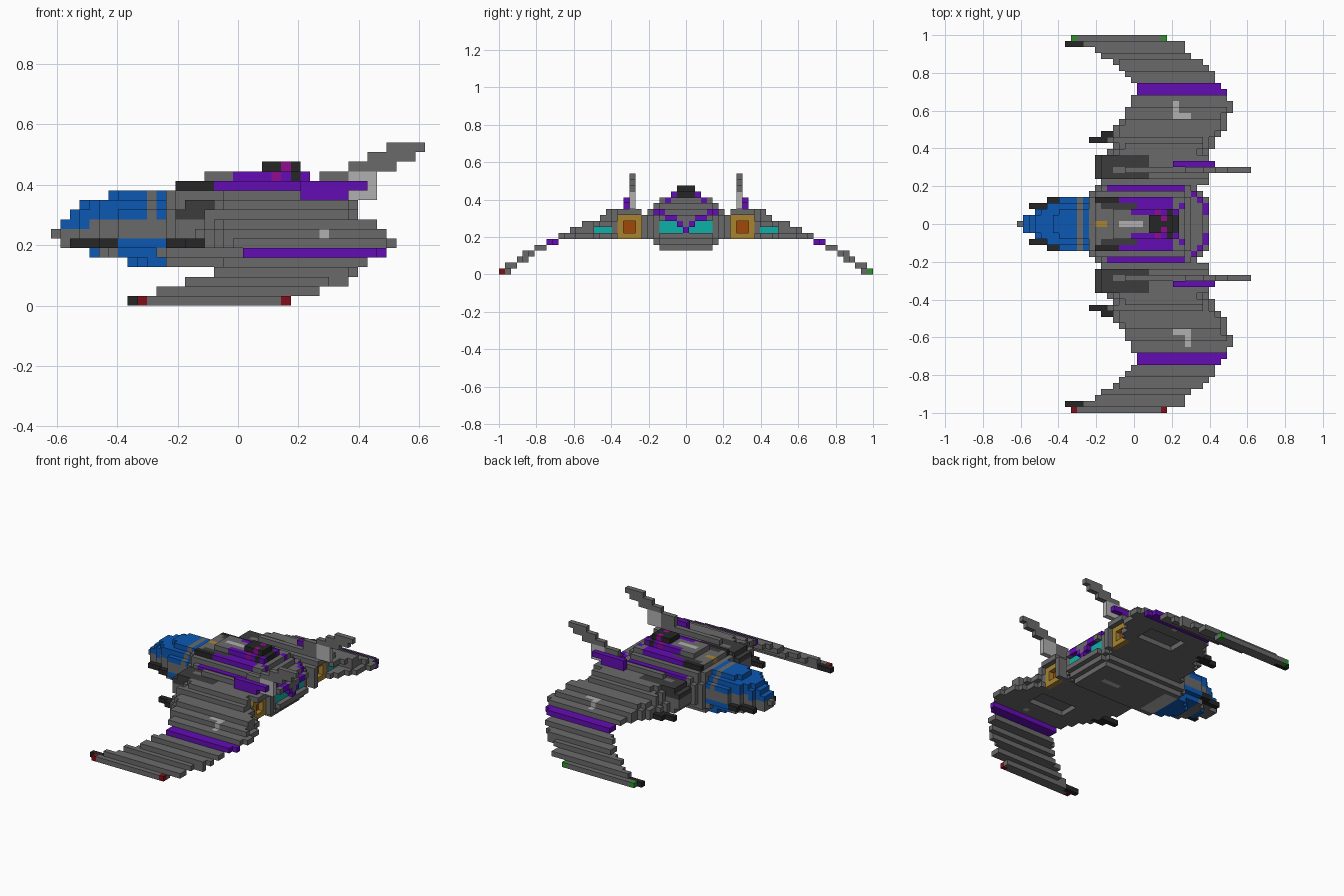
import bpy

if "Cube" in bpy.data.objects:
    bpy.data.objects.remove(bpy.data.objects["Cube"])

U = 2 / 63          # edge of one cube; cells are (i, j, k) along x, y, z
cells = {}          # cell -> part name


def srgb(h):
    c = [int(h[n:n + 2], 16) / 255 for n in (0, 2, 4)]
    return [x / 12.92 if x < .04 else ((x + .055) / 1.055) ** 2.4 for x in c] + [1]


COLOURS = {"grey": srgb("6a6a6a"), "dark": srgb("3c3c3c"), "black": srgb("262626"),
           "light": srgb("b0b0b0"), "purple": srgb("640cb4"), "blue": srgb("0c58b4"),
           "cyan": srgb("0cb0a8"), "gold": srgb("a88430"), "orange": srgb("a04808"),
           "magenta": srgb("900c90"), "red": srgb("801018"), "green": srgb("309030")}


def fill(part, i, j, k, both=True, only_paint=False):
    """Fill inclusive ranges (part None carves); mirrored over y = 0 unless told otherwise."""
    for s in ((1, -1) if both else (1,)):
        for a in range(i[0], i[1] + 1):
            for b in range(j[0], j[1] + 1):
                for c in range(k[0], k[1] + 1):
                    if part is None:
                        cells.pop((a, s * b, c), None)
                    elif not only_paint or (a, s * b, c) in cells:
                        cells[a, s * b, c] = part


def paint_back(part, j, k):
    """Recolour the rearmost central cells of the given rows."""
    for b in range(-j[1], j[1] + 1):
        for c in range(k[0], k[1] + 1):
            row = [a for (a, y, z) in cells if y == b and z == c]
            if abs(b) >= j[0] and row:
                cells[max(row), b, c] = part


# Drooping outer wings: (j, first i, last i, k)
for j, a, b, k in [(31, -10, 5, 0), (30, -11, 5, 0), (30, -8, 8, 1), (29, -6, 8, 1),
                   (28, -5, 9, 2), (27, -3, 11, 2), (26, -2, 12, 3), (27, -2, 11, 3),
                   (25, -1, 13, 4), (24, 0, 13, 4), (23, 1, 14, 5), (22, 1, 15, 5)]:
    fill("wing_stripe.purple" if k == 5 else "wings.grey", (a, b), (j, j), (k, k))
fill("wing_tips.black", (-11, -9), (30, 30), (0, 0))
for s, name in ((1, "left_light.green"), (-1, "right_light.red")):
    for i in (-10, 5):
        fill(name, (i, i), (31 * s, 31 * s), (0, 0), both=False)

# Thick inner wings: (j, first i, last i, top k), stepped in as they rise
for j, a, b, top in [(21, 0, 15, 6), (20, 0, 16, 6), (19, -1, 16, 7), (18, -1, 15, 7),
                     (17, -2, 15, 8), (16, -3, 15, 8), (15, -3, 14, 8), (14, -4, 13, 9),
                     (13, -3, 13, 10), (12, -4, 12, 10)]:
    for k in range(6, top + 1):
        fill("wings.grey", (a + (k - 6) // 2, b - (k - 5) // 2), (j, j), (k, k))
for s, i in ((1, 7), (-1, 9)):
    for j in (18, 19, 20):
        r = (7, 9) if j == 18 else (i, i)
        fill("wing_marks.light", r, (s * j, s * j), (7 if j < 20 else 6,) * 2, both=False)
fill(None, (3, 10), (14, 17), (6, 6))                     # underside recess
fill("wing_guns.black", (-7, -4), (14, 14), (6, 6))
fill("wing_guns.black", (-5, -3), (15, 15), (6, 6))

# Engines with dark intakes and recessed glowing exhausts
fill("engines.grey", (-5, 12), (7, 11), (6, 9))
fill("engines.grey", (-6, -6), (8, 11), (7, 9))
fill("engines.grey", (-5, 12), (8, 11), (10, 10))
fill("intakes.dark", (-6, 2), (8, 11), (9, 10), only_paint=True)
fill("engine_ridges.grey", (-1, 6), (9, 9), (11, 11))
fill("intakes.grey", (-3, -1), (9, 9), (10, 10), only_paint=True)
fill(None, (11, 12), (8, 11), (6, 9))
fill("exhaust_rims.gold", (11, 11), (8, 11), (6, 9))
fill(None, (11, 11), (9, 10), (7, 8))
fill("exhaust_glow.orange", (10, 10), (9, 10), (7, 8))
fill(None, (12, 16), (13, 15), (7, 7))
fill("wing_vents.cyan", (11, 11), (13, 15), (7, 7))

# Fins and their purple bases
for k, a, b in [(11, 7, 13), (12, 9, 14), (13, 9, 14), (14, 12, 16), (15, 14, 18), (16, 16, 19)]:
    fill("fins.grey", (a, b), (9, 9), (k, k))
fill("fin_roots.light", (12, 14), (9, 9), (11, 13))
fill("fin_bases.purple", (7, 11), (10, 10), (11, 11))
fill("fin_bases.purple", (7, 13), (10, 10), (12, 12))

# Hull layers: (k, first i, last i, half width)
for k, a, b, w in [(4, -7, 10, 4), (5, -8, 11, 5), (6, -8, 12, 6), (7, -8, 12, 6),
                   (8, -8, 12, 6), (9, -8, 12, 6), (10, -7, 11, 6), (11, -7, 9, 5),
                   (12, -6, 8, 4), (13, -3, 6, 2), (14, 3, 6, 1)]:
    for j in range(w + 1):
        cut = max(0, j - 4)
        fill("hull.grey", (a + cut, b - cut), (j, j), (k, k))
fill("hull_keel.light", (-7, -5), (0, 3), (4, 4))
fill("hull_keel.light", (4, 7), (0, 0), (4, 4))
fill("hull_sides.dark", (-5, -2), (5, 6), (9, 9), only_paint=True)
fill("hull_sides.purple", (-4, -2), (6, 6), (10, 10), only_paint=True)
fill("hull_stripes.purple", (-4, 8), (6, 6), (10, 10))
fill("roof_stripes.purple", (-2, 6), (3, 4), (12, 12))
fill("roof_stripes.purple", (0, 5), (2, 2), (13, 13))
fill("windscreen.black", (-6, -3), (4, 4), (12, 12))
fill("windscreen.dark", (-5, 0), (3, 3), (12, 12), only_paint=True)
fill("roof_spine.light", (-2, 1), (0, 0), (13, 13))
fill("roof_pod.black", (3, 6), (0, 1), (14, 14))
fill("roof_pod.black", (6, 7), (0, 2), (13, 13))
fill("roof_lamp.magenta", (5, 5), (1, 1), (14, 14))
fill("roof_lamp.magenta", (4, 4), (2, 2), (13, 13))
fill("nose_badge.gold", (-6, -5), (0, 0), (12, 12))

# Rear: recessed cyan thrusters behind a purple V
for j, k in [(0, 7), (1, 8), (2, 9), (3, 9), (4, 10), (3, 12), (5, 10), (2, 13)]:
    paint_back("rear_chevron.purple", (j, j), (k, k))
for j, k in [(1, 7), (2, 7), (3, 7), (4, 7), (2, 8), (3, 8), (4, 8)]:
    fill(None, (12, 12), (j, j), (k, k))
    fill("thrusters.cyan", (11, 11), (j, j), (k, k))

# Rounded cockpit: (k, first i, half width)
for k, a, w in [(4, -11, 3), (5, -15, 3), (6, -18, 4), (7, -19, 4), (8, -18, 4),
                (9, -17, 4), (10, -16, 3), (11, -13, 2)]:
    for i in range(a, -7):
        half = min(w, i - a + (k != 7), max(1, (i + 20) // 2) if i > -19 else 0)
        glass = (k > 8 and i != -9) or (k == 8 and i < -15) or (k < 7 and i > -13) or (k == 5 and i == a)
        fill("cockpit_glass.blue" if glass else "cockpit_frame.grey", (i, i), (0, half), (k, k))
fill("nose_guns.black", (-17, -13), (3, 3), (6, 6))
fill("nose_guns.black", (-14, -13), (4, 4), (6, 6))

# One mesh per part, keeping only the outside faces
FACES = {(1, 0, 0): ((1, 0, 0), (1, 1, 0), (1, 1, 1), (1, 0, 1)),
         (0, 1, 0): ((1, 1, 0), (0, 1, 0), (0, 1, 1), (1, 1, 1)),
         (0, 0, 1): ((0, 0, 1), (1, 0, 1), (1, 1, 1), (0, 1, 1))}
for d, q in list(FACES.items()):
    FACES[tuple(-n for n in d)] = tuple(tuple(c[n] - d[n] for n in range(3)) for c in reversed(q))

for part in sorted(set(cells.values())):
    name, colour = part.split(".")
    verts, faces = {}, []
    for c in (c for c, p in cells.items() if p == part):
        for d, quad in FACES.items():
            if (c[0] + d[0], c[1] + d[1], c[2] + d[2]) not in cells:
                pts = [(c[0] + q[0], c[1] + q[1], c[2] + q[2]) for q in quad]
                faces.append([verts.setdefault(p, len(verts)) for p in pts])
    if not faces:
        continue
    mesh = bpy.data.meshes.new(name)
    mesh.from_pydata([((x - .5) * U, (y - .5) * U, z * U) for x, y, z in verts], [], faces)
    mat = bpy.data.materials.get(colour) or bpy.data.materials.new(colour)
    mat.diffuse_color = COLOURS[colour]
    mat.use_nodes = True
    mat.node_tree.nodes["Principled BSDF"].inputs["Base Color"].default_value = mat.diffuse_color
    mesh.materials.append(mat)
    bpy.context.collection.objects.link(bpy.data.objects.new(name, mesh))
